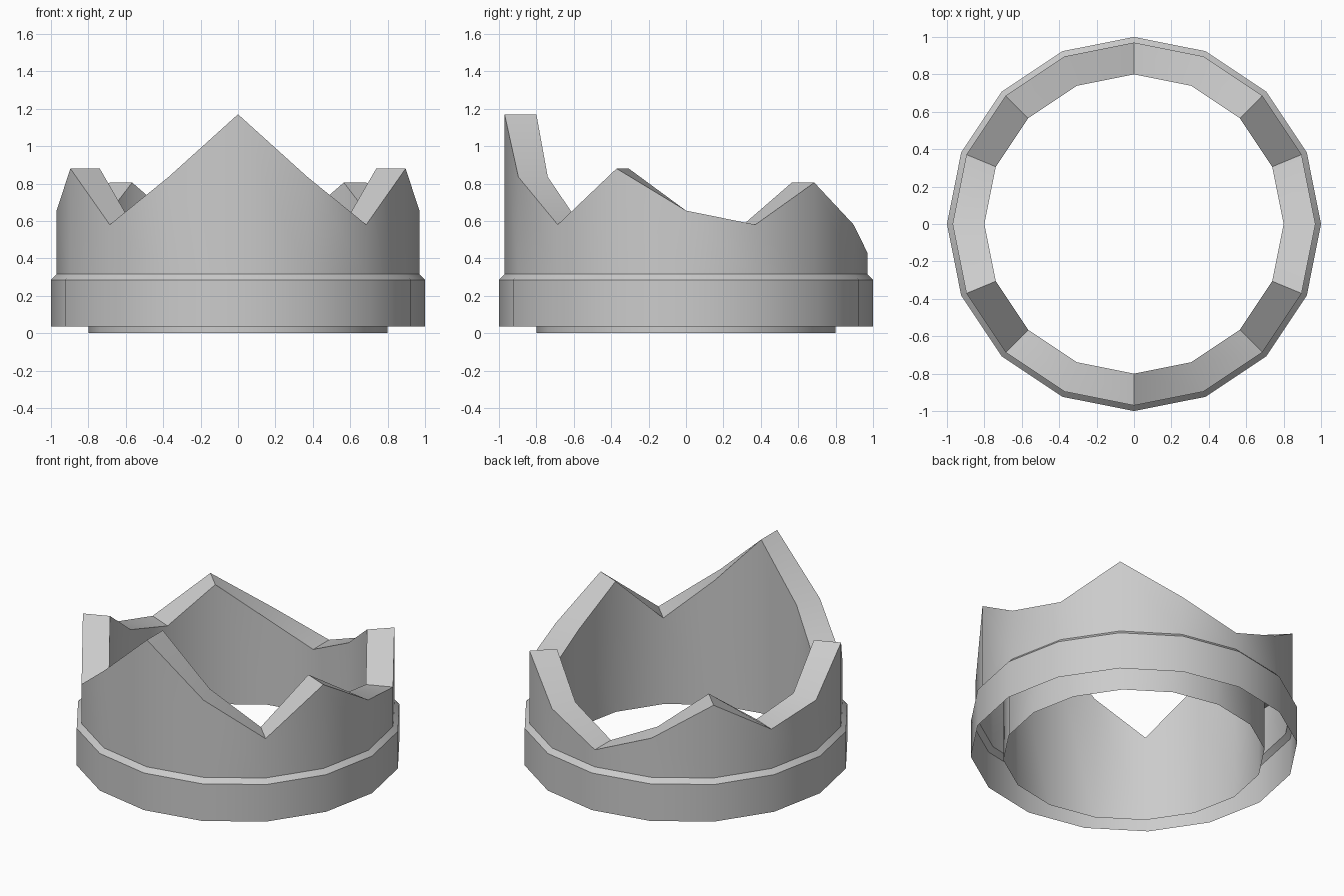
import bpy
import math

cube = bpy.data.objects.get("Cube")
if cube:
    bpy.data.objects.remove(cube, do_unlink=True)

SIDES = 16
INNER, OUTER, BAND = 0.8, 0.97, 1.0
SHOULDER = 0.315

# Rim heights from the front point round to the back; both sides match
RIM = [1.17, 0.835, 0.58, 0.88, 0.655, 0.58, 0.805, 0.58, 0.43]

metal = bpy.data.materials.new("plain grey")
metal.use_nodes = True
grey = (0.6, 0.6, 0.6, 1.0)
metal.diffuse_color = grey
metal.node_tree.nodes["Principled BSDF"].inputs["Base Color"].default_value = grey


def sweep(name, profile):
    """Carry an open (radius, height) profile round the axis, starting at the front."""
    verts, faces = [], []
    for i in range(SIDES):
        a = 2 * math.pi * i / SIDES - math.pi / 2
        points = profile(RIM[min(i, SIDES - i)])
        verts += [(r * math.cos(a), r * math.sin(a), z) for r, z in points]
    n = len(points)
    for i in range(SIDES):
        k = (i + 1) % SIDES
        for j in range(n - 1):
            faces.append((i * n + j, i * n + j + 1, k * n + j + 1, k * n + j))
    mesh = bpy.data.meshes.new(name)
    mesh.from_pydata(verts, [], faces)
    mesh.materials.append(metal)
    obj = bpy.data.objects.new(name, mesh)
    bpy.context.collection.objects.link(obj)
    bpy.ops.object.select_all(action='DESELECT')
    obj.select_set(True)
    bpy.context.view_layer.objects.active = obj
    bpy.ops.object.shade_smooth_by_angle(angle=math.radians(30))
    return obj


# Pointed wall: inner face, sloping rim and outer face, open underneath
sweep("pointed_wall", lambda h: [(INNER, 0), (INNER, h), (OUTER, h), (OUTER, SHOULDER)])

# Base band: sloped shoulder and upright outer face
sweep("base_band", lambda h: [(OUTER, SHOULDER), (BAND, 0.285), (BAND, 0.035)])
